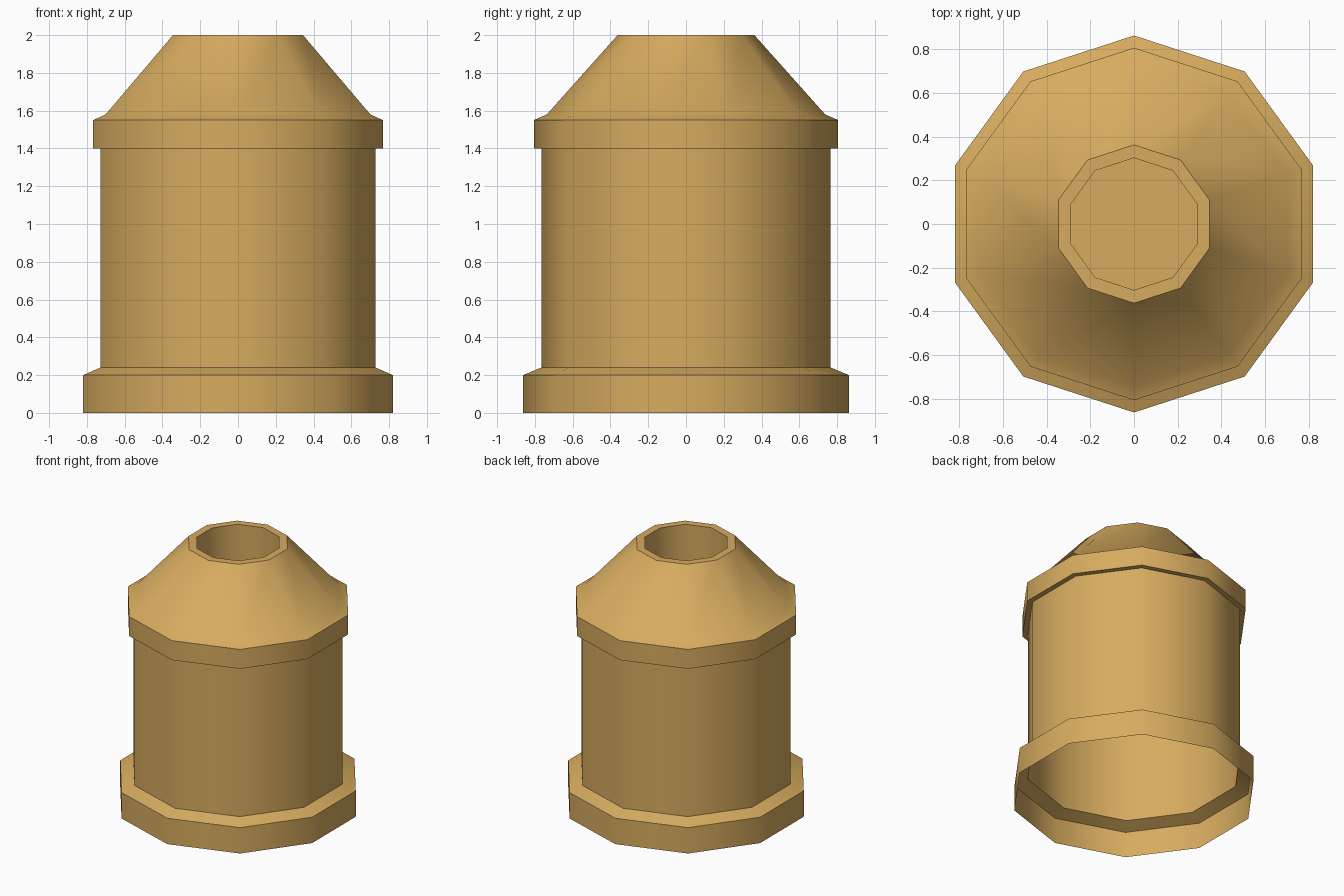
import bpy, bmesh, math

if "Cube" in bpy.data.objects:
    bpy.data.objects.remove(bpy.data.objects["Cube"])

SIDES = 10

paint = bpy.data.materials.new("warm tan")
paint.diffuse_color = (0.68, 0.41, 0.115, 1)
paint.use_nodes = True
paint.node_tree.nodes["Principled BSDF"].inputs["Base Color"].default_value = paint.diffuse_color


def lathe(name, profile, floor=False):
    """Turn (radius, z) points, listed with the outside on the right, into a ten-sided shell."""
    bm = bmesh.new()
    rings = []
    for r, z in profile:
        ring = []
        for i in range(SIDES):
            a = math.pi / 2 + 2 * math.pi * i / SIDES
            ring.append(bm.verts.new((r * math.cos(a), r * math.sin(a), z)))
        rings.append(ring)
    for lo, hi in zip(rings, rings[1:]):
        for i in range(SIDES):
            j = (i + 1) % SIDES
            bm.faces.new((lo[i], lo[j], hi[j], hi[i]))
    if floor:
        bm.faces.new(rings[-1])
    me = bpy.data.meshes.new(name)
    bm.to_mesh(me)
    bm.free()
    me.materials.append(paint)
    ob = bpy.data.objects.new(name, me)
    bpy.context.collection.objects.link(ob)
    bpy.ops.object.select_all(action='DESELECT')
    ob.select_set(True)
    bpy.context.view_layer.objects.active = ob
    bpy.ops.object.shade_smooth_by_angle(angle=math.radians(40))
    return ob


# Open-bottomed foot with sloped ledge
lathe("base_skirt", [(0.862, 0), (0.862, 0.2), (0.766, 0.24)])
# Straight drum
lathe("body_wall", [(0.766, 0.24), (0.766, 1.4)])
# Collar band, bevelled ledge and cone
lathe("collar_and_cone", [(0.766, 1.4), (0.806, 1.4), (0.806, 1.55),
                          (0.737, 1.58), (0.362, 2.0)])
# Top rim, inner wall of the opening and its floor
lathe("top_opening", [(0.362, 2.0), (0.302, 2.0), (0.302, 1.55)], floor=True)
